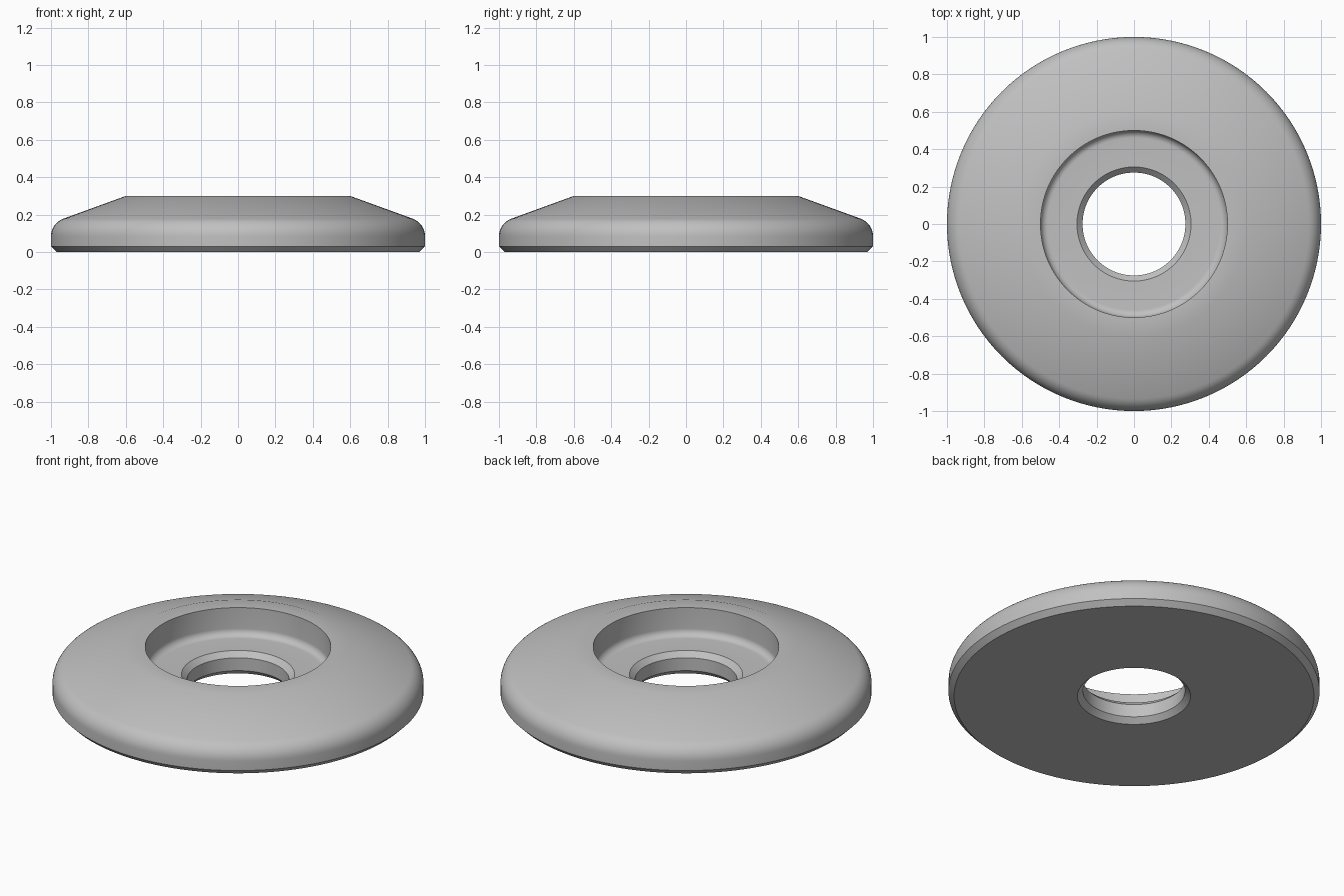
import bpy
import bmesh
from math import radians, sin, cos, tan, tau

cube = bpy.data.objects.get("Cube")
if cube:
    bpy.data.objects.remove(cube, do_unlink=True)

SEGMENTS = 128
SLOPE = radians(20)


def arc(cx, cz, radius, start, end, steps=8):
    """Points (r, z) along an arc, angles in degrees."""
    angles = [radians(start + (end - start) * i / steps) for i in range(steps + 1)]
    return [(cx + radius * cos(a), cz + radius * sin(a)) for a in angles]


# Rounded rim, placed so that it runs smoothly into the sloped top
rim = 0.1
rim_x = 1 - rim
rim_z = 0.3 - (rim_x + rim * sin(SLOPE) - 0.6) * tan(SLOPE) - rim * cos(SLOPE)

# Closed cross-section, from the bottom of the bore outwards and over the top
profile = [(0.305, 0), (0.97, 0), (1, 0.03)]
profile += arc(rim_x, rim_z, rim, 0, 70)
profile += [(0.6, 0.3), (0.5, 0.3)]
profile += arc(0.46, 0.176, 0.04, 0, -90)       # fillet at the recess floor
profile += [(0.305, 0.136), (0.275, 0.106), (0.275, 0.03)]

# Turn the cross-section about z
bm = bmesh.new()
loop = [bm.verts.new((r, 0, z)) for r, z in profile]
edges = [bm.edges.new((a, b)) for a, b in zip(loop, loop[1:] + loop[:1])]
bmesh.ops.spin(bm, geom=loop + edges, cent=(0, 0, 0), axis=(0, 0, 1),
               angle=tau, steps=SEGMENTS, use_duplicate=False)
bmesh.ops.remove_doubles(bm, verts=bm.verts, dist=0.0001)
bmesh.ops.recalc_face_normals(bm, faces=bm.faces)
mesh = bpy.data.meshes.new("recessed_washer")
bm.to_mesh(mesh)
bm.free()

washer = bpy.data.objects.new("recessed_washer", mesh)
bpy.context.collection.objects.link(washer)

# Plain grey
grey = bpy.data.materials.new("light_grey")
grey.use_nodes = True
colour = (0.53, 0.53, 0.53, 1)
grey.diffuse_color = colour
grey.node_tree.nodes["Principled BSDF"].inputs["Base Color"].default_value = colour
mesh.materials.append(grey)

# Smooth curves, crisp chamfers
bpy.ops.object.select_all(action="DESELECT")
washer.select_set(True)
bpy.context.view_layer.objects.active = washer
bpy.ops.object.shade_smooth_by_angle(angle=radians(30))
